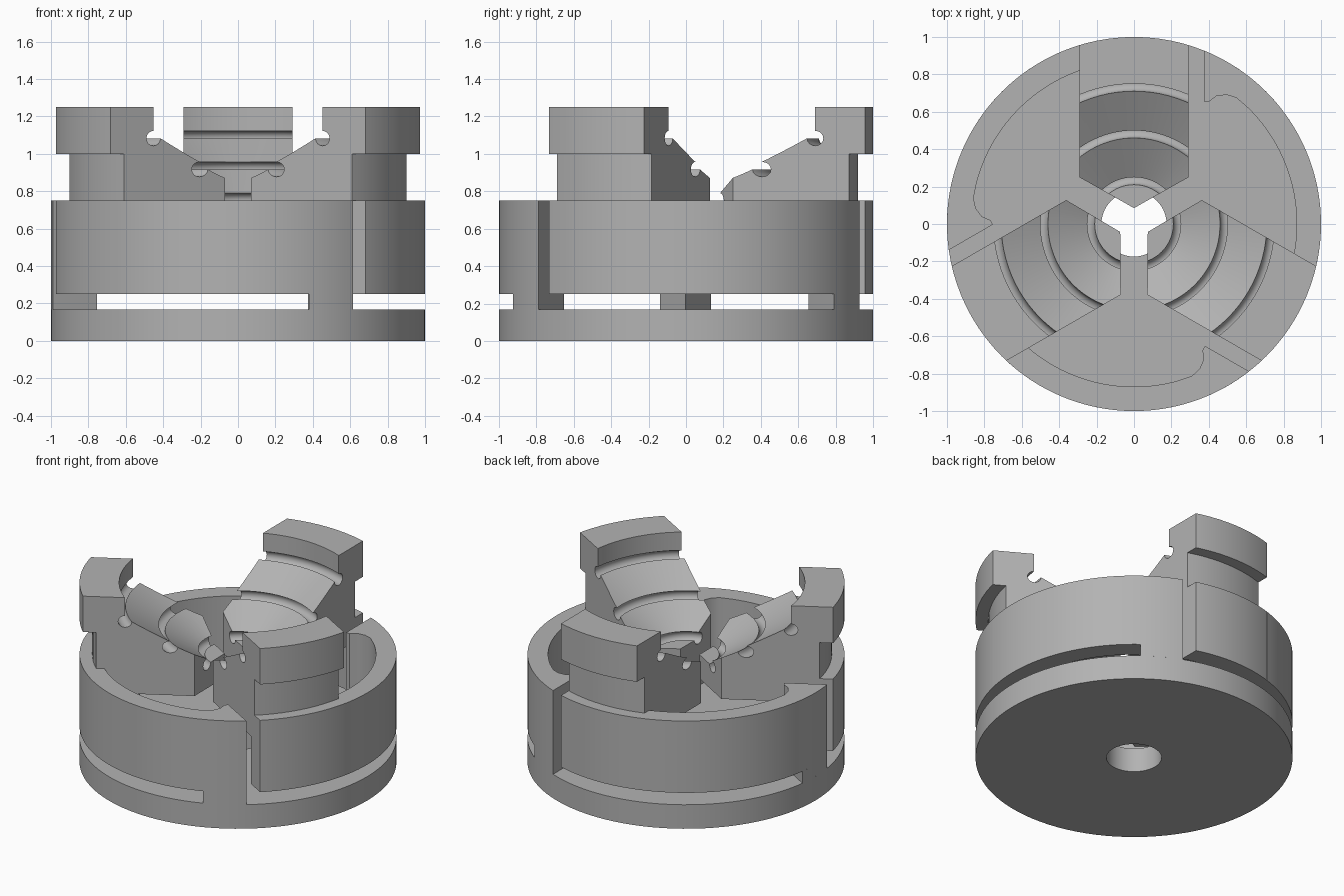
import bpy, bmesh
from math import sin, cos, pi, radians, sqrt

if "Cube" in bpy.data.objects:
    bpy.data.objects.remove(bpy.data.objects["Cube"], do_unlink=True)

SEGMENTS = 96
BASE_TOP, ARM_LOW, ARM_TOP = 0.167, 0.25, 0.75
JAW_LOW, SHELF, JAW_TOP = 0.583, 1.0, 1.25
WALL, NECK, HALF = 0.87, 0.92, 0.292

grey = bpy.data.materials.new("plain grey")
grey.use_nodes = True
GREY = (0.45, 0.45, 0.45, 1)
grey.diffuse_color = GREY
grey.node_tree.nodes["Principled BSDF"].inputs["Base Color"].default_value = GREY


def make(name, bm):
    bmesh.ops.recalc_face_normals(bm, faces=bm.faces)
    mesh = bpy.data.meshes.new(name)
    bm.to_mesh(mesh)
    bm.free()
    mesh.materials.append(grey)
    obj = bpy.data.objects.new(name, mesh)
    bpy.context.collection.objects.link(obj)
    return obj


def revolve(name, profile):
    """Turn a closed (radius, height) loop around the z axis."""
    bm = bmesh.new()
    rings = [[bm.verts.new((r * cos(a), r * sin(a), z)) for r, z in profile]
             for a in (2 * pi * i / SEGMENTS for i in range(SEGMENTS))]
    n = len(profile)
    for i in range(SEGMENTS):
        a, b = rings[i - 1], rings[i]
        for j in range(n):
            bm.faces.new((a[j - 1], a[j], b[j], b[j - 1]))
    return make(name, bm)


def prism(name, outline, low, high):
    """Extrude a plan outline between two heights."""
    bm = bmesh.new()
    face = bm.faces.new([bm.verts.new((x, y, low)) for x, y in outline])
    new = bmesh.ops.extrude_face_region(bm, geom=[face])["geom"]
    bmesh.ops.translate(bm, vec=(0, 0, high - low),
                        verts=[v for v in new if isinstance(v, bmesh.types.BMVert)])
    return make(name, bm)


def arc(radius, start, end, steps, cx=0, cy=0):
    return [(cx + radius * cos(radians(start + (end - start) * i / steps)),
             cy + radius * sin(radians(start + (end - start) * i / steps)))
            for i in range(steps + 1)]


def smooth(obj):
    bpy.ops.object.select_all(action="DESELECT")
    obj.select_set(True)
    bpy.context.view_layer.objects.active = obj
    bpy.ops.object.shade_smooth_by_angle(angle=radians(30))


def repeat(obj, names):
    """Place three copies around the axis."""
    smooth(obj)
    for i, name in enumerate(names):
        part = obj if i == 0 else obj.copy()
        part.name = name
        part.rotation_euler.z = i * 2 * pi / 3
        if i:
            bpy.context.collection.objects.link(part)


# Base disc with a centre hole
smooth(revolve("base_disc", [(0.174, 0), (1, 0), (1, BASE_TOP), (0.174, BASE_TOP)]))

# Jaw: turned stepped section with round relief grooves, cut to a pointed bar
section = [(0.05, JAW_LOW), (WALL, JAW_LOW), (WALL, ARM_LOW), (1, ARM_LOW),
           (1, ARM_TOP), (NECK, ARM_TOP), (NECK, SHELF), (1, SHELF),
           (1, JAW_TOP), (0.75, JAW_TOP)]
for radius, height in ((0.75, 1.083), (0.5, 0.917), (0.25, 0.75)):
    section += arc(0.04, 90, -180, 12, radius, height)
section.append((0.05, ARM_TOP))
jaw = revolve("jaw", section)
bar = prism("jaw_cutter", [(0, 0.085), (HALF, 0.25), (HALF, 1.1),
                           (-HALF, 1.1), (-HALF, 0.25)], 0, 1.5)
bar.hide_render = True
cut = jaw.modifiers.new("bar", "BOOLEAN")
cut.operation, cut.object, cut.solver = "INTERSECT", bar, "EXACT"
bpy.context.view_layer.objects.active = jaw
bpy.ops.object.modifier_apply(modifier="bar")
bpy.data.objects.remove(bar, do_unlink=True)
repeat(jaw, ("back_jaw", "front_right_jaw", "front_left_jaw"))

# Spring arm: curved wall from one jaw to a thick rounded end beside the next
slit_outer, slit_inner = (0.615, -0.788), (0.38, -0.652)
outer = arc(1, -52, -133.1, 32)
inner = arc(WALL, -130.4, -75, 24)
rounded = [(0.31, -0.812), (0.35, -0.775), (0.372, -0.725), (0.366, -0.675)]
repeat(prism("arm", outer + inner + rounded + [slit_inner], ARM_LOW, ARM_TOP),
       ("front_arm", "back_left_arm", "back_right_arm"))

# Post joining the thick arm end to the base
repeat(prism("post", arc(1, -52, -67.7, 7) + [slit_inner], BASE_TOP, ARM_LOW),
       ("front_post", "back_left_post", "back_right_post"))
